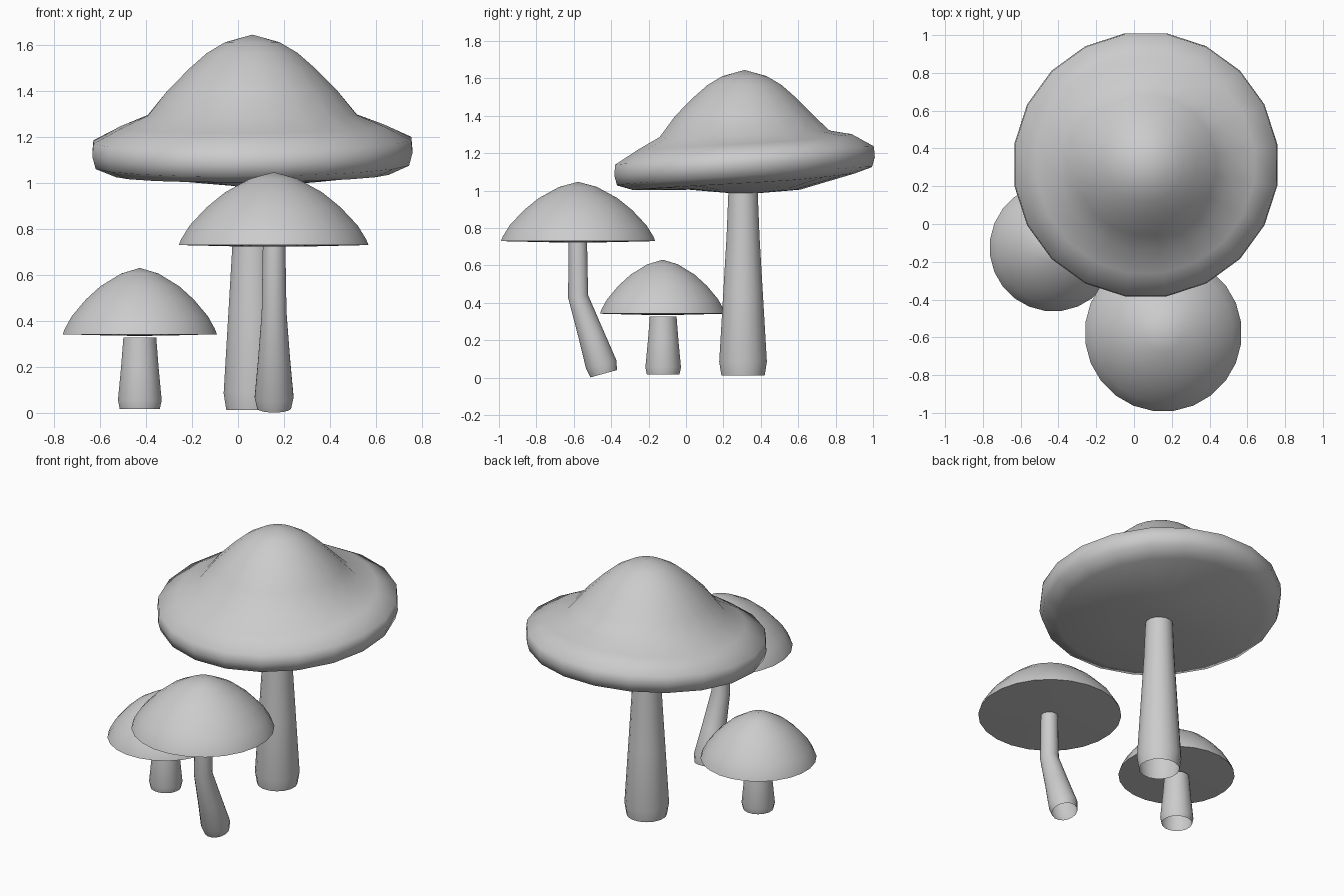
import bpy, bmesh, math
from mathutils import Vector, Matrix

cube = bpy.data.objects.get("Cube")
if cube:
    bpy.data.objects.remove(cube, do_unlink=True)

grey = bpy.data.materials.new("plain_grey")
grey.use_nodes = True
grey.diffuse_color = (0.6, 0.6, 0.6, 1)
grey.node_tree.nodes["Principled BSDF"].inputs["Base Color"].default_value = (0.6, 0.6, 0.6, 1)


def loft(name, rings, sides, deform=None):
    """Skin a row of rings (centre, radius, tilt about x); zero radius makes a pole."""
    bm = bmesh.new()
    rows = []
    for centre, radius, tilt in rings:
        turn = Matrix.Rotation(tilt, 3, 'X')
        row = []
        for i in range(sides if radius else 1):
            a = 2 * math.pi * (i + 0.5) / sides
            p = turn @ Vector((radius * math.cos(a), radius * math.sin(a), 0))
            if deform:
                p.z += deform(radius, a)
            row.append(bm.verts.new(Vector(centre) + p))
        rows.append(row)
    for low, high in zip(rows, rows[1:]):
        for i in range(sides):
            j = (i + 1) % sides
            corners = [low[i % len(low)], low[j % len(low)],
                       high[j % len(high)], high[i % len(high)]]
            bm.faces.new(list(dict.fromkeys(corners)))
    bmesh.ops.recalc_face_normals(bm, faces=bm.faces)
    mesh = bpy.data.meshes.new(name)
    bm.to_mesh(mesh)
    bm.free()
    mesh.materials.append(grey)
    obj = bpy.data.objects.new(name, mesh)
    bpy.context.collection.objects.link(obj)
    bpy.ops.object.select_all(action='DESELECT')
    obj.select_set(True)
    bpy.context.view_layer.objects.active = obj
    bpy.ops.object.shade_smooth_by_angle(angle=math.radians(70))
    return obj


def upright(x, y, profile, z=0, width=1, height=1):
    return [((x, y, z + h * height), r * width, 0) for r, h in profile]


# Large cap: tall crown with a brim that dips at the front and lifts at the back
def brim_wave(radius, a):
    weight = min(max((radius - 0.4) / 0.31, 0), 1)
    lift = 0.05 * math.sin(a) + 0.008 * math.cos(a)
    hump = 0.03 * max(math.sin(a - 0.1), 0) ** 2 * math.sin(math.pi * weight)
    return weight * lift + hump


crown = [(0, 0.98), (0.3, 1.005), (0.6, 1.035), (0.69, 1.075), (0.705, 1.13),
         (0.70, 1.185), (0.58, 1.245), (0.46, 1.295), (0.375, 1.4),
         (0.275, 1.5), (0.2, 1.565), (0.12, 1.612), (0, 1.645)]
loft("large_cap", upright(0.0625, 0.313, crown), 20, brim_wave)

# Two domed caps sharing one profile
dome = [(0, -0.008), (0.16, -0.006), (0.412, 0), (0.402, 0.025), (0.365, 0.085),
        (0.29, 0.165), (0.21, 0.23), (0.1, 0.29), (0, 0.317)]
loft("front_cap", upright(0.155, -0.577, dome, 0.73, 1.01), 24)
loft("small_cap", upright(-0.427, -0.125, dome, 0.342, 0.82, 0.91), 24)

# Straight tapering stems, open at the ends
loft("large_stem", upright(0.065, 0.305, [(0.118, 0.012), (0.13, 0.085),
     (0.108, 0.45), (0.09, 0.75), (0.08, 0.99)]), 16)
loft("small_stem", upright(-0.427, -0.122, [(0.089, 0.018), (0.097, 0.055),
     (0.083, 0.2), (0.073, 0.327)]), 16)

# Bent stem whose foot kicks backward
bend = [(-0.44, 0.021, 0.075, 0.27), (-0.453, 0.07, 0.086, 0.27),
        (-0.507, 0.23, 0.071, 0.27), (-0.577, 0.435, 0.055, 0.13),
        (-0.578, 0.727, 0.05, 0)]
loft("front_stem", [((0.157, y, z), r, t) for y, z, r, t in bend], 16)
